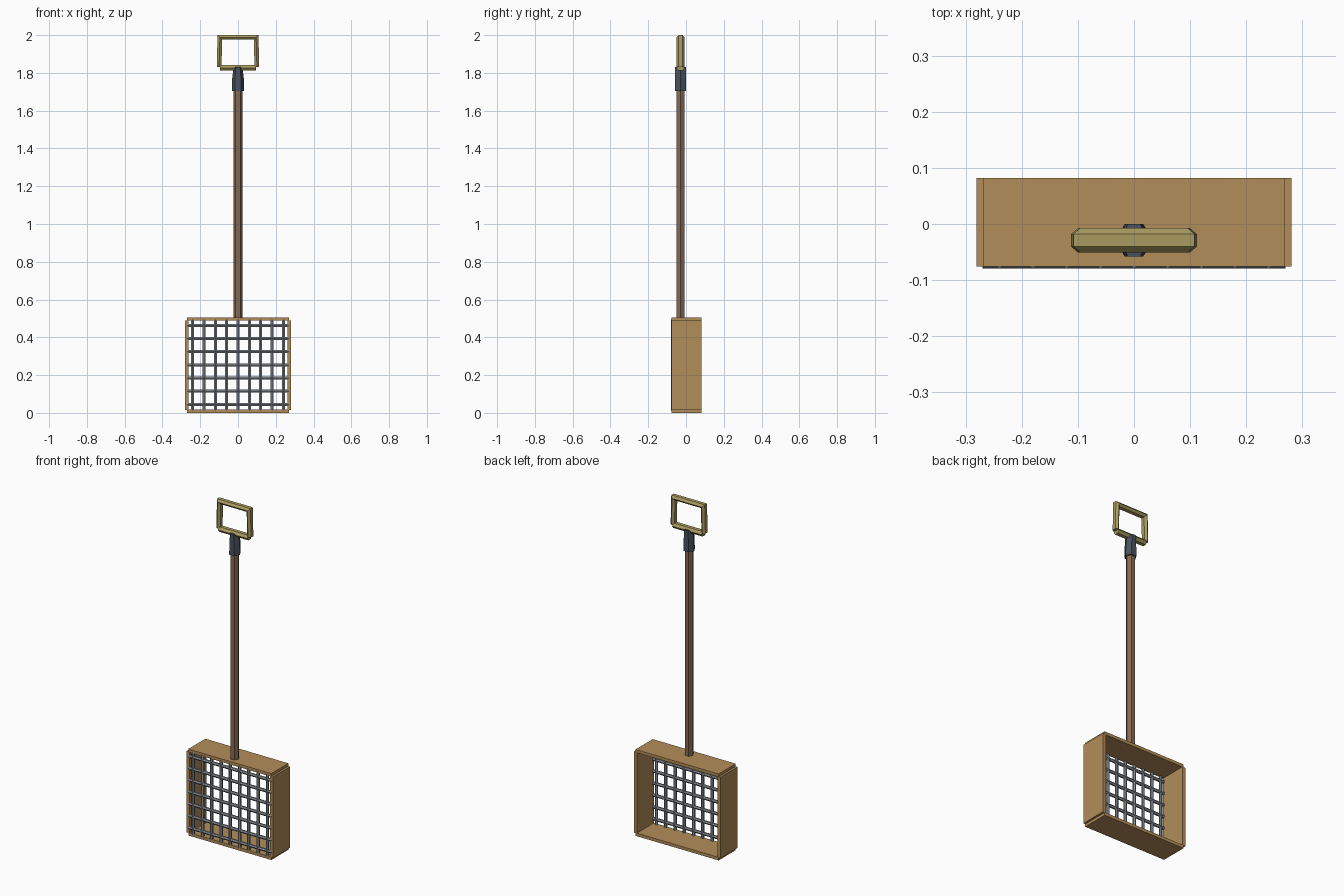
import bpy, bmesh
from math import cos, sin, pi
from mathutils import Vector

if "Cube" in bpy.data.objects:
    bpy.data.objects.remove(bpy.data.objects["Cube"])


def material(name, rgb):
    m = bpy.data.materials.new(name)
    m.diffuse_color = (*rgb, 1)
    m.use_nodes = True
    m.node_tree.nodes["Principled BSDF"].inputs["Base Color"].default_value = m.diffuse_color
    return m


WOOD = material("pale_wood", (0.45, 0.27, 0.10))
POLE = material("dark_wood", (0.25, 0.15, 0.085))
BRASS = material("yellow_grip", (0.40, 0.33, 0.12))
IRON = material("dark_metal", (0.07, 0.085, 0.11))
WIRE = material("wire", (0.25, 0.27, 0.30))
CY = -0.029  # depth of the pole axis


def loft(name, rings, mat):
    """Join successive rings of points into a capped solid."""
    bm = bmesh.new()
    vs = [[bm.verts.new(p) for p in r] for r in rings]
    n = len(vs[0])
    for a, b in zip(vs, vs[1:]):
        for i in range(n):
            j = (i + 1) % n
            bm.faces.new((a[i], a[j], b[j], b[i]))
    bm.faces.new(vs[0])
    bm.faces.new(vs[-1])
    bmesh.ops.recalc_face_normals(bm, faces=bm.faces)
    me = bpy.data.meshes.new(name)
    bm.to_mesh(me)
    bm.free()
    me.materials.append(mat)
    ob = bpy.data.objects.new(name, me)
    bpy.context.collection.objects.link(ob)
    return ob


def box(name, lo, hi, mat):
    ring = lambda z: [(lo[0], lo[1], z), (hi[0], lo[1], z), (hi[0], hi[1], z), (lo[0], hi[1], z)]
    return loft(name, [ring(lo[2]), ring(hi[2])], mat)


def hex_ring(z, rx, ry):
    return [(rx * cos(i * pi / 3), CY + ry * sin(i * pi / 3), z) for i in range(6)]


def bar(name, path, depth, thick, y, mat):
    """Sweep a hexagon along a mitred path in the XZ plane."""
    pts = [Vector(p) for p in path]
    rings = []
    for k, p in enumerate(pts):
        d0 = (p - pts[max(k - 1, 0)]).normalized()
        d1 = (pts[min(k + 1, len(pts) - 1)] - p).normalized()
        t = (d0 + d1).normalized()
        n = Vector((-t.y, t.x))
        c = max(t.dot(d0), t.dot(d1))
        ring = []
        for i in range(6):
            a = i * pi / 3
            q = p + n * (thick * sin(a) / sin(pi / 3) / c)
            ring.append((q.x, y + depth * cos(a), q.y))
        rings.append(ring)
    return loft(name, rings, mat)


# Open sieve box
Y0, Y1 = -0.076, 0.082
box("frame_bottom", (-0.269, Y0, 0), (0.269, Y1, 0.018), WOOD)
box("frame_top", (-0.269, Y0, 0.488), (0.269, Y1, 0.506), WOOD)
for s, side in ((-1, "left"), (1, "right")):
    xs = sorted((s * 0.261, s * 0.281))
    box("frame_" + side, (xs[0], Y0, 0.016), (xs[1], Y1, 0.49), WOOD)

# Wire mesh across the front
for i in range(9):
    x = (i - 4) * 0.06
    bar(f"wire_upright_{i}", [(x, 0.012), (x, 0.494)], 0.009, 0.008, -0.07, WIRE)
for i in range(7):
    z = 0.045 + i * 0.0697
    bar(f"wire_cross_{i}", [(-0.27, z), (0.27, z)], 0.009, 0.008, -0.07, WIRE)

# Pole and socket
loft("pole", [hex_ring(0.495, 0.024, 0.025), hex_ring(1.75, 0.024, 0.025)], POLE)
loft("socket", [hex_ring(1.705, 0.033, 0.0335), hex_ring(1.77, 0.031, 0.033),
                hex_ring(1.83, 0.023, 0.033)], IRON)

# Grip: mitred hoop closed by a lower bar
bar("grip_hoop", [(-0.1, 1.832), (-0.096, 1.988), (0.096, 1.988), (0.1, 1.832)],
    0.0215, 0.0125, CY, BRASS)
bar("grip_lower_bar", [(-0.095, 1.826), (0.095, 1.826)], 0.0215, 0.0145, CY, BRASS)
